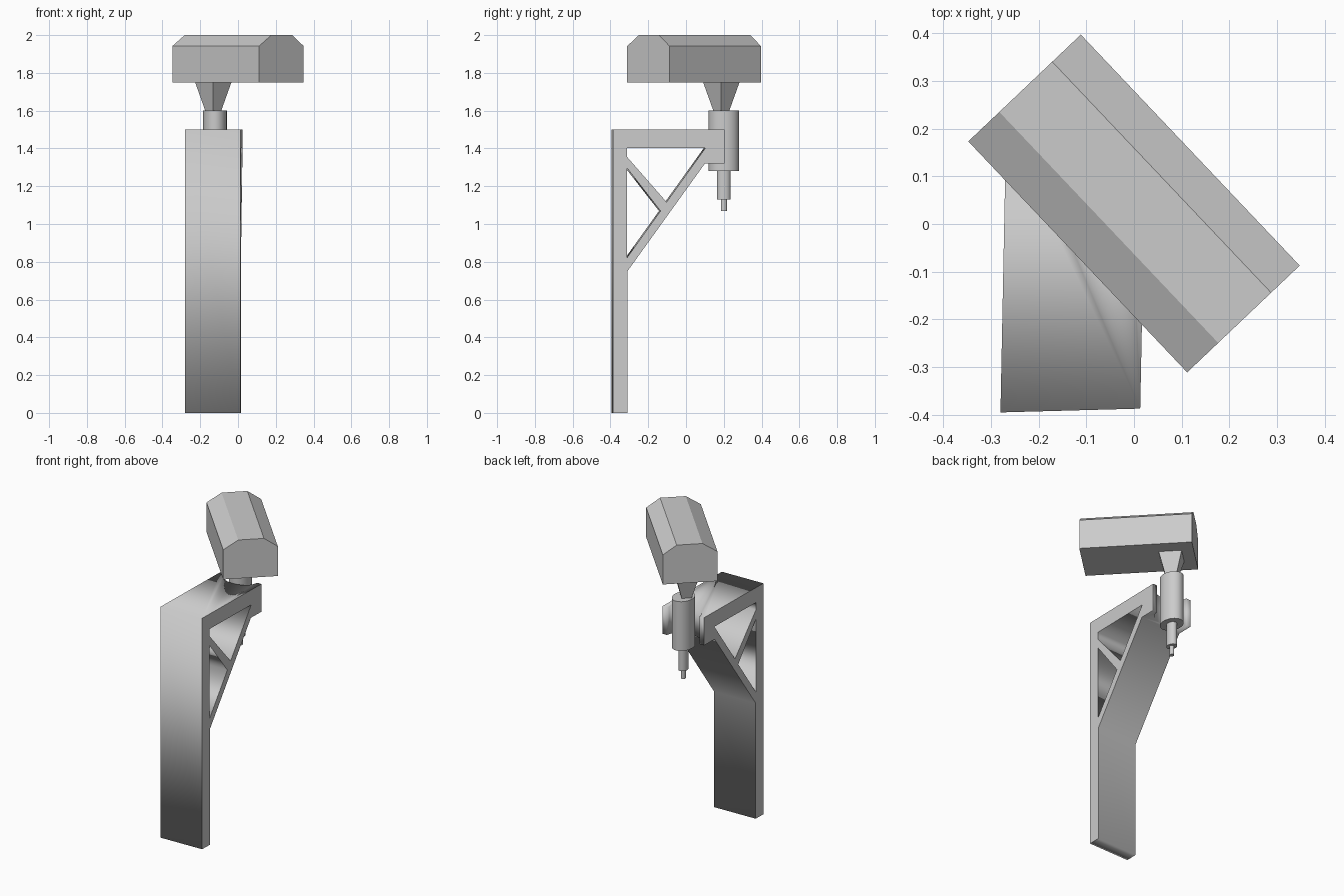
import bpy, bmesh, math
from mathutils import Vector, Matrix

if "Cube" in bpy.data.objects:
    bpy.data.objects.remove(bpy.data.objects["Cube"])


def add_mesh(name, bm):
    bmesh.ops.recalc_face_normals(bm, faces=bm.faces)
    me = bpy.data.meshes.new(name)
    bm.to_mesh(me)
    bm.free()
    ob = bpy.data.objects.new(name, me)
    bpy.context.scene.collection.objects.link(ob)
    return ob


def loft(name, rings):
    """Skin closed rings of points and cap both ends."""
    bm = bmesh.new()
    loops = [[bm.verts.new(p) for p in ring] for ring in rings]
    n = len(loops[0])
    for a, b in zip(loops, loops[1:]):
        for i in range(n):
            j = (i + 1) % n
            bm.faces.new((a[i], a[j], b[j], b[i]))
    bm.faces.new(loops[0])
    bm.faces.new(loops[-1])
    return add_mesh(name, bm)


def rod(name, x, y, rx, ry, z0, z1, n=32):
    def ring(z):
        return [(x + rx * math.cos(2 * math.pi * i / n),
                 y + ry * math.sin(2 * math.pi * i / n), z) for i in range(n)]
    ob = loft(name, [ring(z0), ring(z1)])
    for p in ob.data.polygons:
        p.use_smooth = len(p.vertices) == 4
    return ob


# wall bracket: side profile with two triangular openings
outline = [(-.387, 0), (-.31, 0), (-.31, .75), (.10, 1.32),
           (.205, 1.32), (.205, 1.5), (-.387, 1.5)]
upper_hole = [(-.312, 1.403), (.103, 1.403), (-.103, 1.116), (-.312, 1.355)]
lower_hole = [(-.312, 1.296), (-.135, 1.069), (-.312, .822)]
cu = bpy.data.curves.new("bracket_profile", 'CURVE')
cu.dimensions = '2D'
cu.fill_mode = 'BOTH'
cu.extrude = .5
for pts in (outline, upper_hole, lower_hole):
    s = cu.splines.new('POLY')
    s.points.add(len(pts) - 1)
    for p, (y, z) in zip(s.points, pts):
        p.co = (y, z, 0, 1)
    s.use_cyclic_u = True
tmp = bpy.data.objects.new("bracket_profile", cu)
bm = bmesh.new()
me = tmp.to_mesh()
bm.from_mesh(me)
tmp.to_mesh_clear()
bpy.data.objects.remove(tmp)
bmesh.ops.remove_doubles(bm, verts=bm.verts, dist=1e-4)
for v in bm.verts:  # stand the profile up with its slight skew
    y, z, w = v.co.x, v.co.y, v.co.z + .5
    v.co = (-.28 + .293 * w + .02 * (y + .39), y - .008 * (1 - w), z)
bracket = add_mesh("wall_bracket", bm)

# rounded notch in the arm end, clearing the pivot
CX, CY = -.122, .2
cutter = rod("notch_cutter", CX, CY + .005, .115, .09, 1.2, 1.6)
cutter.hide_render = True
cutter.hide_viewport = True
mod = bracket.modifiers.new("notch", 'BOOLEAN')
mod.object = cutter
mod.operation = 'DIFFERENCE'
mod.solver = 'EXACT'

# pivot post and cable stubs
rod("pivot_post", CX, CY, .0625, .08, 1.28, 1.6)
rod("lower_stub", CX, CY, .028, .036, 1.13, 1.28)
rod("cable_tip", CX, CY, .013, .016, 1.07, 1.13)

# turned head: axes across and along the housing
across = Vector((.725, .688, 0))
along = Vector((.688, -.726, 0))


def head_point(c, a, l, z):
    return Vector((c[0], c[1], z)) + across * a + along * l


# tapered neck
loft("neck", [[head_point((-.131, .187), a * h, l * h, z)
               for a, l in ((-1, -1), (1, -1), (1, 1), (-1, 1))]
              for z, h in ((1.6, .03), (1.75, .068))])

# camera housing with chamfered top edges
section = [(-.1627, 1.75), (.1627, 1.75), (.1627, 1.942),
           (.08, 2.0), (-.073, 2.0), (-.1627, 1.942)]
loft("camera_housing", [[head_point((0, .043), a, l, z) for a, z in section]
                        for l in (-.3335, .3335)])
